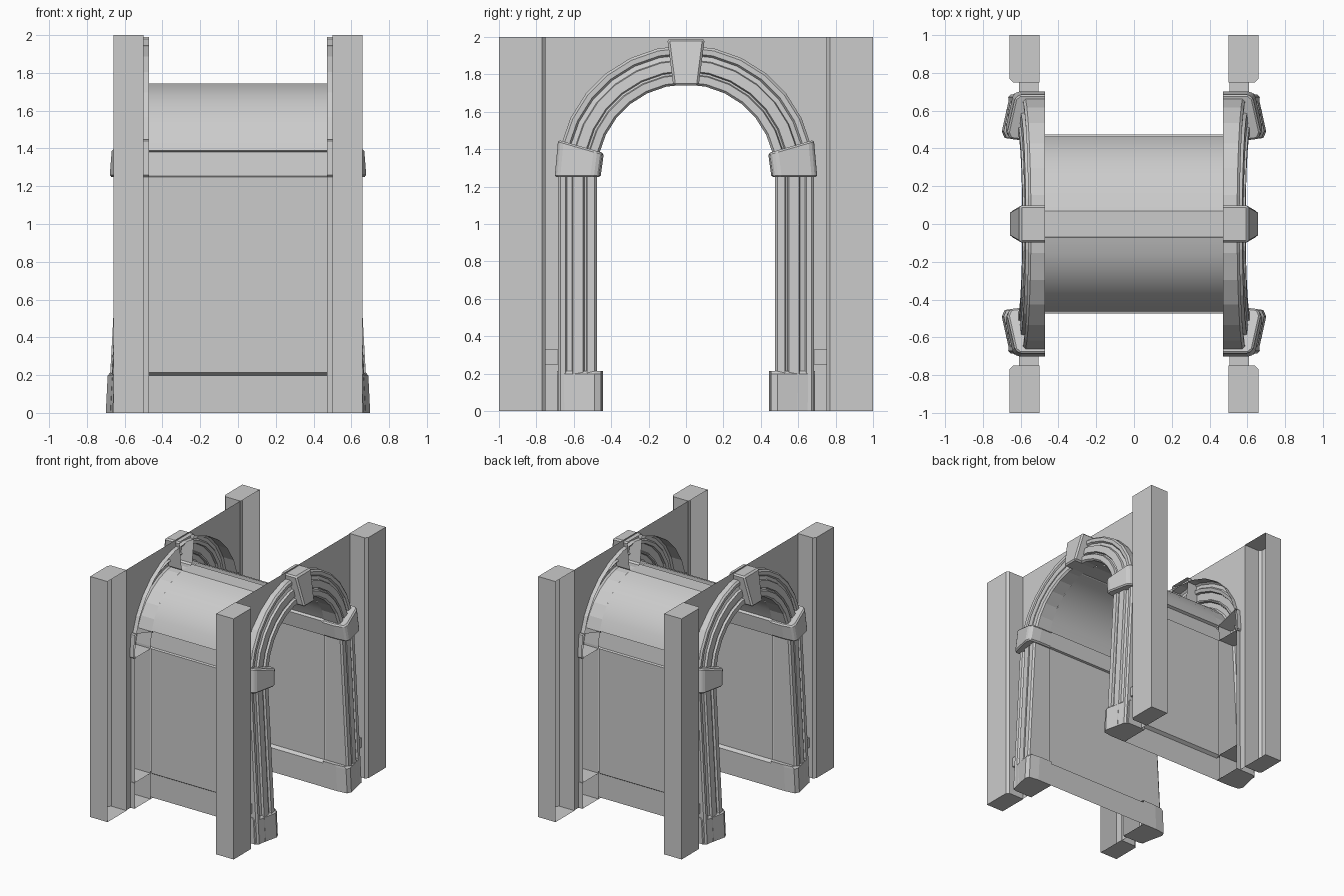
import bpy
import math

if "Cube" in bpy.data.objects:
    bpy.data.objects.remove(bpy.data.objects["Cube"])

SPRING = 1.27   # height of the arch centre
BACK = 0.47     # inner edge of the portal trim


def make(name, verts, faces, axes, bevel=0.0, smooth=False):
    """Mesh object with optional small bevel, mirrored over the given axes."""
    me = bpy.data.meshes.new(name)
    me.from_pydata(verts, [], faces)
    me.update()
    if smooth:
        me.shade_smooth()
        me.set_sharp_from_angle(angle=math.radians(20))
    ob = bpy.data.objects.new(name, me)
    bpy.context.collection.objects.link(ob)
    if bevel:
        b = ob.modifiers.new("bevel", 'BEVEL')
        b.width = bevel
        b.segments = 1
        b.limit_method = 'ANGLE'
    if axes:
        m = ob.modifiers.new("mirror", 'MIRROR')
        m.use_axis = ("X" in axes, "Y" in axes, False)
        m.use_mirror_merge = False
    return ob


def strip(rows):
    """Grid of quads from equal-length rows of points."""
    n = len(rows[0])
    verts = [p for r in rows for p in r]
    faces = [(i * n + j, i * n + j + 1, (i + 1) * n + j + 1, (i + 1) * n + j)
             for i in range(len(rows) - 1) for j in range(n - 1)]
    return verts, faces


def open_block(name, rows, axes, bevel=0.0):
    """Stacked open outlines, capped top and bottom, left open at the back."""
    verts, faces = strip(rows)
    n = len(rows[0])
    faces.append(tuple(reversed(range(n))))
    faces.append(tuple(range(len(verts) - n, len(verts))))
    return make(name, verts, faces, axes, bevel)


# corner pillars: hollow, open toward the passage, chamfered outer corner
plan = [(0.5, 0.75), (0.64, 0.75), (0.66, 0.77), (0.66, 1.0), (0.5, 1.0)]
open_block("corner_pillar", [[(x, y, z) for x, y in plan] for z in (0, 2)], "XY")

# path of the arch: jamb, half circle, jamb, as (y origin direction, height, direction)
arc = [math.pi * i / 14 for i in range(15)]
path = [(1, 0, 0)] + [(math.cos(a), SPRING, math.sin(a)) for a in arc] + [(-1, 0, 0)]

# moulded trim: (radius, depth offset), None means back edge
profile = [(0.685, None), (0.685, -0.035), (0.672, -0.022), (0.645, -0.024),
           (0.635, -0.038), (0.61, -0.03), (0.605, -0.012), (0.55, -0.008),
           (0.543, -0.024), (0.533, -0.018), (0.528, 0.0), (0.488, 0.0),
           (0.476, -0.014), (0.476, None)]
rows = []
for cy, z0, sz in path:
    row = []
    for r, d in profile:
        z = z0 + r * sz
        x = BACK if d is None else 0.677 - 0.055 * (z - 0.2) + d
        row.append((x, r * cy, z))
    rows.append(row)
make("arch_trim", *strip(rows), "X")

# portal wall sheet around the opening
R = 0.685
verts, faces = strip([[(0.505, R * math.cos(a), SPRING + R * math.sin(a)),
                       (0.505, R * math.cos(a), 2)] for a in arc])
make("portal_wall", verts, faces, "X")
make("portal_wall_side", *strip([[(0.505, R, 0), (0.505, R, 2)],
                                 [(0.505, 0.75, 0), (0.505, 0.75, 2)]]), "XY")

# splayed plinths and capitals
splay = [(BACK, 0.69), (0.635, 0.69), (0.66, 0.67), (0.70, 0.49), (0.685, 0.455),
         (0.60, 0.445), (BACK, 0.445)]
rows = []
for z, dx in ((0, 0), (0.198, -0.01), (0.215, -0.025)):
    rows.append([(x if x == BACK else x + dx, y, z) for x, y in splay])
open_block("plinth", rows, "XY")

rows = [[(x if x == BACK else x - 0.018, y + 0.012, 1.25) for x, y in splay],
        [(x if x == BACK else x - 0.03, y - 0.006, 1.45 - 0.29 * (0.684 - y + 0.006))
         for x, y in splay]]
open_block("capital", rows, "XY", 0.01)

# keystones leaning outward at the foot
low, high = (0.66, 0.068, 1.74), (0.605, 0.1, 1.99)
rows = [[(BACK, -w, z), (x, -w, z), (x, w, z), (BACK, w, z)] for x, w, z in (low, high)]
open_block("keystone", rows, "X", 0.012)

# small tab blocks beside the plinths
plan = [(0.505, 0.675), (0.61, 0.675), (0.61, 0.75), (0.505, 0.75)]
open_block("side_tab", [[(x, y, z) for x, y in plan] for z in (0.25, 0.33)], "XY")

# passage lining: base course, wall, cornice and barrel vault
half = [(0.447, 0), (0.447, 0.198), (0.474, 0.215), (0.474, 1.25), (0.457, 1.255),
        (0.44, 1.38), (0.462, 1.39)]
for deg in range(26, 82, 11):
    a = math.radians(deg)
    half.append((0.476 * math.cos(a), SPRING + 0.476 * math.sin(a)))
half += [(0.068, 1.745), (0, 1.745)]
make("passage_lining", *strip([[(x, y, z) for y, z in half] for x in (-BACK, BACK)]),
     "Y", smooth=True)
